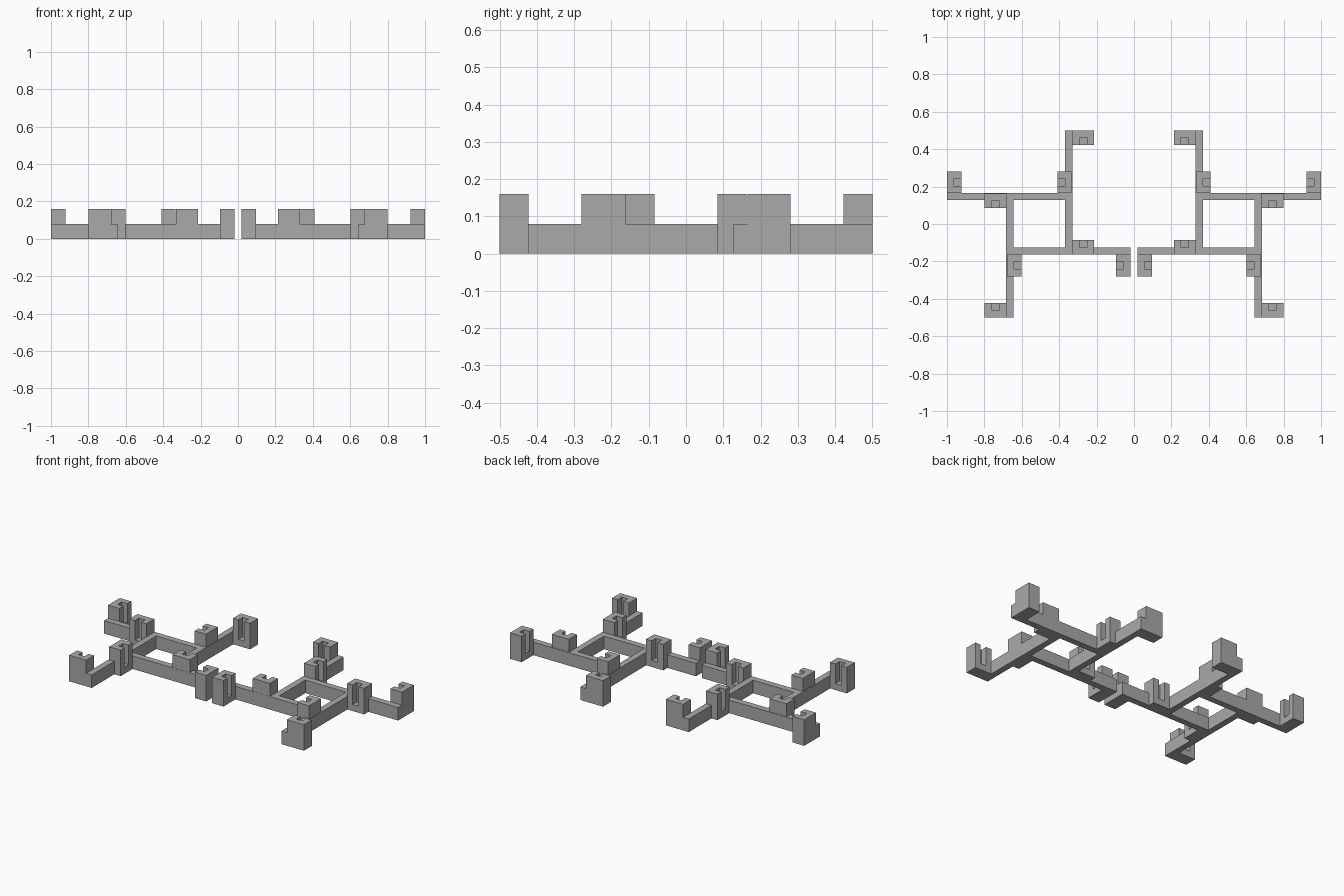
import bpy, bmesh
from mathutils import Matrix, Vector

if "Cube" in bpy.data.objects:
    bpy.data.objects.remove(bpy.data.objects["Cube"])

BAR_H, BLOCK_H, SLOT_Z = 0.08, 0.16, 0.04   # heights of bars, sockets and slot floor
SLOT = 0.04                                  # slot width and depth

grey = bpy.data.materials.new("plain grey")
grey.diffuse_color = (0.4, 0.4, 0.4, 1)
grey.use_nodes = True
grey.node_tree.nodes["Principled BSDF"].inputs["Base Color"].default_value = grey.diffuse_color


def prism(bm, pts, height):
    """Extrude a flat outline from the ground up."""
    face = bm.faces.new([bm.verts.new((x, y, 0)) for x, y in pts])
    out = bmesh.ops.extrude_face_region(bm, geom=[face])
    verts = [g for g in out["geom"] if isinstance(g, bmesh.types.BMVert)]
    bmesh.ops.translate(bm, verts=verts, vec=(0, 0, height))


def finish(bm, name):
    """Make the object and mirror it to the other half."""
    bmesh.ops.recalc_face_normals(bm, faces=bm.faces)
    mesh = bpy.data.meshes.new(name)
    bm.to_mesh(mesh)
    bm.free()
    mesh.materials.append(grey)
    ob = bpy.data.objects.new(name, mesh)
    bpy.context.collection.objects.link(ob)
    mod = ob.modifiers.new("mirror", 'MIRROR')
    mod.use_mirror_merge = False


def bar(name, x0, x1, y0, y1):
    bm = bmesh.new()
    prism(bm, [(x0, y0), (x1, y0), (x1, y1), (x0, y1)], BAR_H)
    finish(bm, name)


def socket(name, x0, x1, y0, y1, quarter_turns):
    """U-shaped block whose slot opens to -y, turned in quarter steps."""
    w, d = x1 - x0, y1 - y0
    if quarter_turns % 2:
        w, d = d, w
    a, b, s = w / 2, d / 2, SLOT / 2
    bm = bmesh.new()
    prism(bm, [(-a, -b), (-s, -b), (-s, -b + SLOT), (s, -b + SLOT),
               (s, -b), (a, -b), (a, b), (-a, b)], BLOCK_H)
    # Slot floor
    prism(bm, [(-s, -b), (s, -b), (s, -b + SLOT), (-s, -b + SLOT)], SLOT_Z)
    turn = Matrix.Rotation(quarter_turns * 1.5707963, 4, 'Z')
    move = Matrix.Translation(Vector(((x0 + x1) / 2, (y0 + y1) / 2, 0)))
    bmesh.ops.transform(bm, matrix=move @ turn, verts=bm.verts)
    finish(bm, name)


# Bars of the frame, abutting where they cross
bar("inner_long_bar", 0.33, 0.369, -0.164, 0.5)
bar("outer_long_bar", 0.645, 0.684, -0.5, 0.127)
bar("back_cross_bar", 0.369, 1.0, 0.127, 0.166)
bar("front_cross_bar_inner", 0.02, 0.33, -0.164, -0.125)
bar("front_cross_bar_outer", 0.369, 0.645, -0.164, -0.125)

# Sockets: slot opens 0 = -y, 1 = +x, 2 = +y, 3 = -x
socket("back_tip_socket", 0.214, 0.331, 0.423, 0.5, 0)
socket("back_inner_socket", 0.333, 0.41, 0.165, 0.28, 1)
socket("back_outer_socket", 0.922, 1.0, 0.165, 0.28, 3)
socket("back_bar_socket", 0.683, 0.798, 0.085, 0.163, 0)
socket("front_outer_socket", 0.602, 0.68, -0.28, -0.163, 3)
socket("front_tip_socket", 0.683, 0.798, -0.5, -0.423, 2)
socket("front_bar_socket", 0.214, 0.331, -0.163, -0.085, 2)
socket("front_inner_socket", 0.02, 0.097, -0.28, -0.163, 1)
